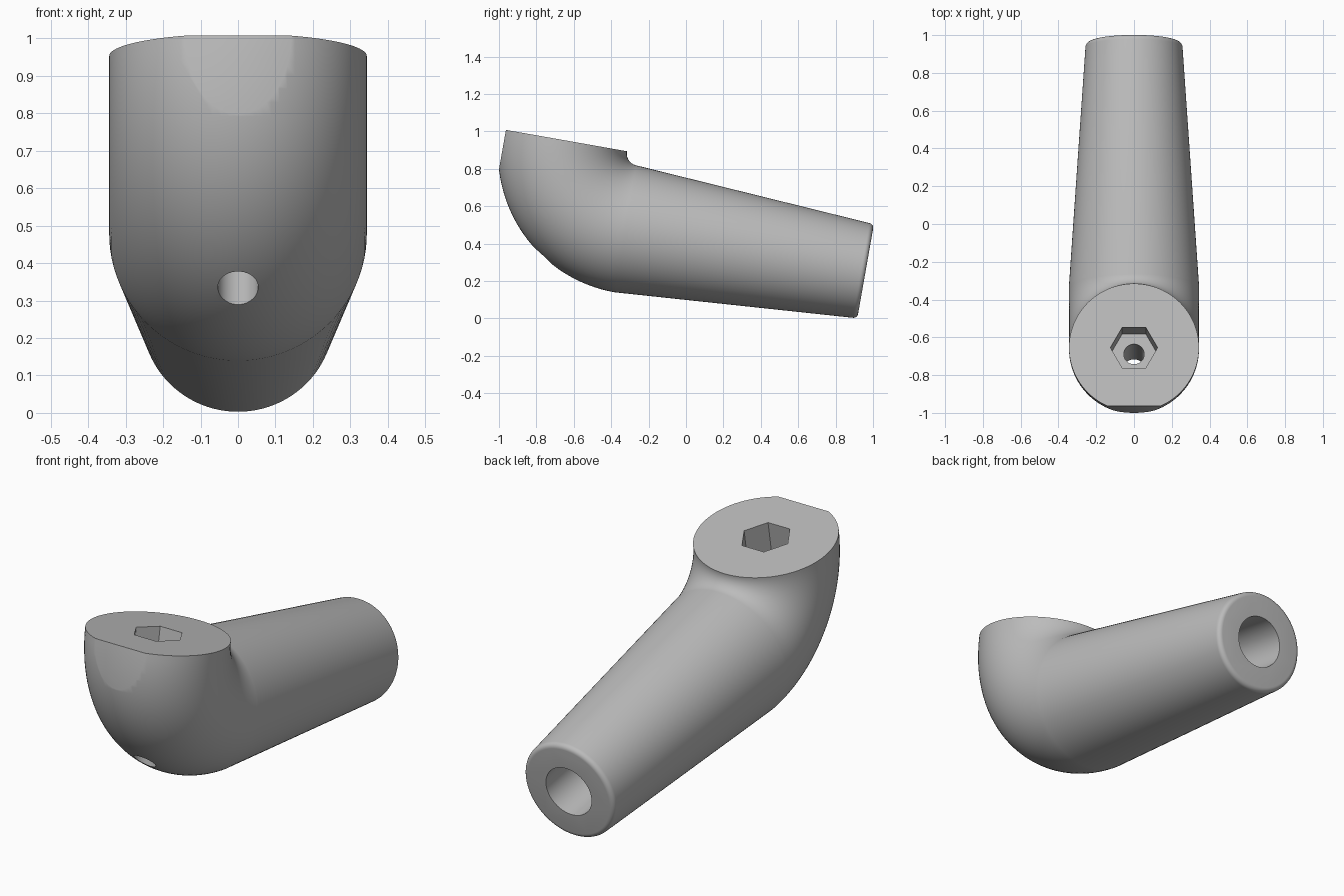
import bpy, bmesh
from math import sin, cos, pi, radians
from mathutils import Matrix

old = bpy.data.objects.get("Cube")
if old:
    bpy.data.objects.remove(old, do_unlink=True)

grey = bpy.data.materials.new("plain grey")
grey.use_nodes = True
colour = (0.5, 0.5, 0.5, 1)
grey.diffuse_color = colour
grey.node_tree.nodes["Principled BSDF"].inputs["Base Color"].default_value = colour

# Built in a level frame (tube along y), then tilted
TILT = Matrix.Rotation(radians(-10), 4, 'X')
TOP, PIVOT_Y, BEND, RADIUS = 0.825, -0.4, 0.41, 0.344
AXIS_Z, HEAD_Y = TOP - BEND, PIVOT_Y - BEND
TUBE_END, END_RADIUS, FILLET = 0.902, 0.257, 0.025


def finish(name, bm):
    bmesh.ops.recalc_face_normals(bm, faces=bm.faces)
    bm.transform(TILT)
    mesh = bpy.data.meshes.new(name)
    bm.to_mesh(mesh)
    bm.free()
    mesh.materials.append(grey)
    obj = bpy.data.objects.new(name, mesh)
    bpy.context.collection.objects.link(obj)
    return obj


def loft(name, rings, sides):
    """Skin rings given as (y, z, angle, radius); angle 0 is level, pi/2 upright."""
    bm = bmesh.new()
    loops = []
    for y, z, a, r in rings:
        loops.append([bm.verts.new((r * cos(t), y - r * sin(t) * cos(a), z - r * sin(t) * sin(a)))
                      for t in (2 * pi * i / sides for i in range(sides))])
    for p, q in zip(loops, loops[1:]):
        for i in range(sides):
            j = (i + 1) % sides
            bm.faces.new((p[i], p[j], q[j], q[i]))
    bm.faces.new(loops[0])
    bm.faces.new(loops[-1])
    return finish(name, bm)


# Body: quarter bend, tapered tube, rounded end
rings = []
for i in range(33):
    a = i / 32 * pi / 2
    rings.append((PIVOT_Y - BEND * cos(a), TOP - BEND * sin(a), a, RADIUS))
for i in range(7):
    a = i / 6 * pi / 2
    rings.append((TUBE_END - FILLET * (1 - sin(a)), AXIS_Z, pi / 2,
                  END_RADIUS - FILLET * (1 - cos(a))))
body = loft("angled_tube_body", rings, 96)

# Cutters: hex pocket, bolt hole, tube bore, front flat
cutters = [
    loft("hex_pocket_cutter", [(HEAD_Y, z, 0, 0.125) for z in (TOP - 0.2, TOP + 0.1)], 6),
    loft("bolt_hole_cutter", [(HEAD_Y, z, 0, 0.054) for z in (-0.1, TOP - 0.1)], 40),
    loft("tube_bore_cutter", [(y, AXIS_Z, pi / 2, 0.13) for y in (-0.1, TUBE_END + 0.1)], 48),
]
bm = bmesh.new()
bmesh.ops.create_cube(bm, size=1, matrix=Matrix.Translation((0, HEAD_Y - 0.313 - 0.5, 0.6)))
cutters.append(finish("front_flat_cutter", bm))

bpy.ops.object.select_all(action='DESELECT')
bpy.context.view_layer.objects.active = body
body.select_set(True)
for cutter in cutters:
    cutter.hide_render = True
    mod = body.modifiers.new(cutter.name, 'BOOLEAN')
    mod.operation = 'DIFFERENCE'
    mod.solver = 'EXACT'
    mod.object = cutter
    bpy.ops.object.modifier_apply(modifier=mod.name)
    bpy.data.objects.remove(cutter, do_unlink=True)

bpy.ops.object.shade_smooth_by_angle(angle=radians(30))
